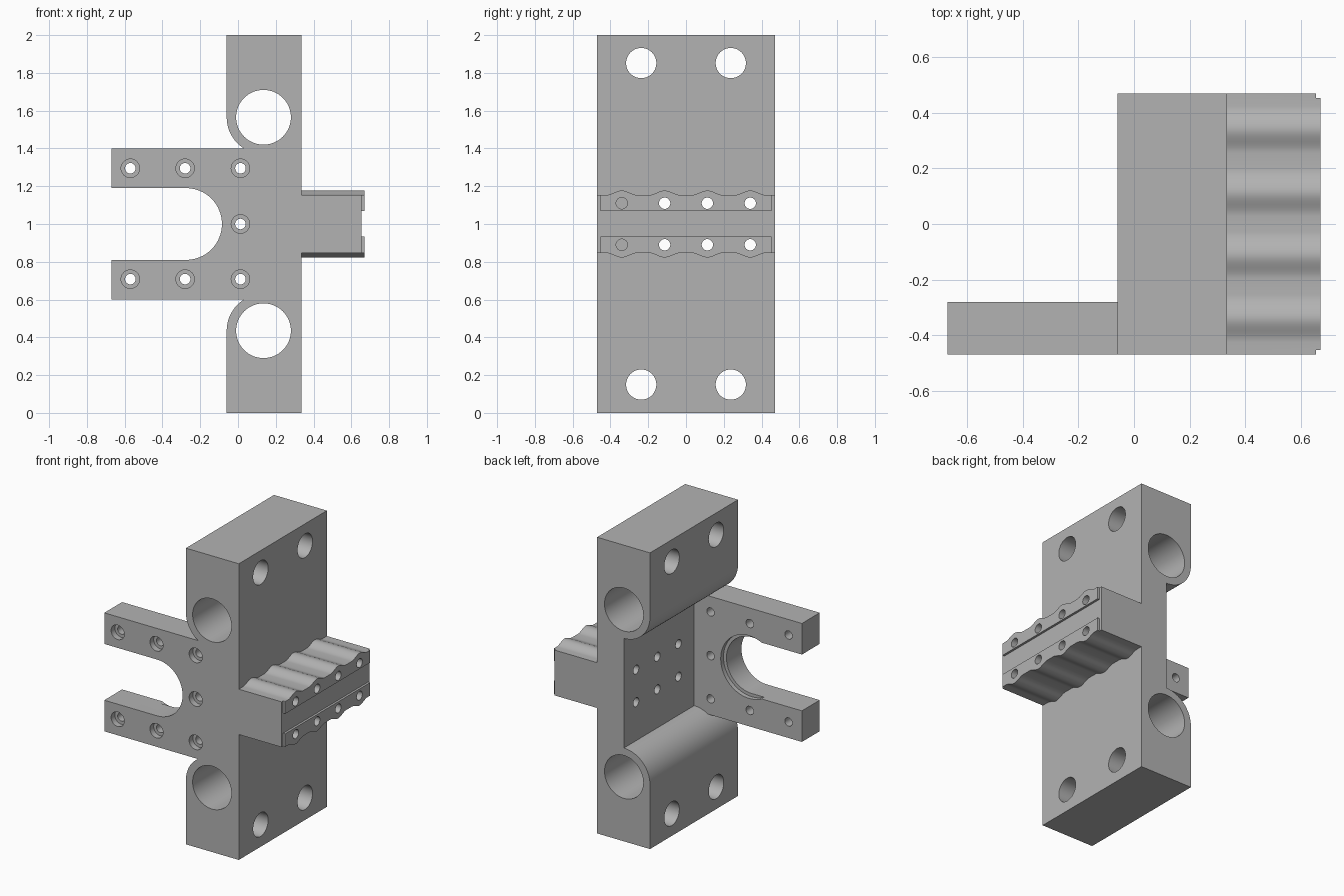
import bpy, bmesh, math
from mathutils import Vector

cube = bpy.data.objects.get("Cube")
if cube:
    bpy.data.objects.remove(cube, do_unlink=True)

GREY = (0.45, 0.45, 0.45, 1)
metal = bpy.data.materials.new("plain grey metal")
metal.use_nodes = True
metal.diffuse_color = GREY
metal.node_tree.nodes["Principled BSDF"].inputs["Base Color"].default_value = GREY


def prism(name, points, axis, start, end):
    """Extrude a 2D outline: (x, z) along y, or (y, z) along x."""
    bm = bmesh.new()
    def place(p, d):
        return (p[0], d, p[1]) if axis == "y" else (d, p[0], p[1])
    face = bm.faces.new([bm.verts.new(place(p, start)) for p in points])
    ext = bmesh.ops.extrude_face_region(bm, geom=[face])
    verts = [g for g in ext["geom"] if isinstance(g, bmesh.types.BMVert)]
    step = (0, end - start, 0) if axis == "y" else (end - start, 0, 0)
    bmesh.ops.translate(bm, verts=verts, vec=Vector(step))
    bmesh.ops.recalc_face_normals(bm, faces=bm.faces)
    mesh = bpy.data.meshes.new(name)
    bm.to_mesh(mesh)
    bm.free()
    mesh.materials.append(metal)
    obj = bpy.data.objects.new(name, mesh)
    bpy.context.collection.objects.link(obj)
    return obj


def arc(cx, cz, r, a0, a1, n):
    angles = [math.radians(a0 + (a1 - a0) * i / n) for i in range(n + 1)]
    return [(cx + r * math.cos(a), cz + r * math.sin(a)) for a in angles]


def circle(c, d, r, n=32):
    return arc(c, d, r, 0, 360, n)[:-1]


def rect(a0, a1, b0, b1):
    return [(a0, b0), (a1, b0), (a1, b1), (a0, b1)]


def flip(points):
    """Mirror an outline about mid height, keeping it continuous."""
    return [(a, 2 - b) for a, b in reversed(points)]


def combine(target, other, operation):
    mod = target.modifiers.new("combine", "BOOLEAN")
    mod.operation, mod.solver, mod.object = operation, "EXACT", other
    bpy.context.view_layer.update()
    deps = bpy.context.evaluated_depsgraph_get()
    mesh = bpy.data.meshes.new_from_object(target.evaluated_get(deps))
    target.modifiers.clear()
    target.data = mesh
    bpy.data.objects.remove(other, do_unlink=True)


def cut(target, points, axis, start, end):
    combine(target, prism("cutter", points, axis, start, end), "DIFFERENCE")


W = 0.47            # half width
BACK = 0.135        # recessed face and bore axis
FACE = 0.335        # flat mounting face
BORE_Z = 1.565

# Upright block with rounded shoulders above and below the recess
upper = [(FACE, 2), (-0.06, 2)] + arc(BACK, BORE_Z, 0.195, 180, 270, 16)
body = prism("mounting_block", upper + flip(upper), "y", -W, W)

# Forked arm plate with a round ended slot
arm_top = [(0.2, 1.4), (-0.67, 1.4), (-0.67, 1.19)]
slot_end = arc(-0.275, 1, 0.19, 90, -90, 32)
arm = prism("fork_plate", arm_top + slot_end + flip(arm_top), "y", -W, -0.28)
cut(arm, circle(-0.275, 1, 0.212, 64), "y", -0.31, -0.2)
combine(body, arm, "UNION")

# Ribbed clamp block with a bump above and below each screw
SCREWS = [-0.34, -0.113, 0.113, 0.34]
ridge = [(-W, 1.153)]
for y in SCREWS:
    for i in range(17):
        t = i / 8 - 1
        ridge.append((y + 0.085 * t, 1.153 + 0.012 * (1 + math.cos(math.pi * t))))
ridge.append((W, 1.153))
clamp = prism("ribbed_clamp", ridge + flip(ridge), "x", 0.3, 0.67)
cut(clamp, rect(-0.6, 0.6, 0.935, 1.07), "x", 0.655, 0.7)
for side in (-1, 1):
    cut(clamp, rect(side * 0.453, side * 0.6, 0.7, 1.3), "x", 0.655, 0.7)
combine(body, clamp, "UNION")

# Large cross bores and mounting holes
for z in (BORE_Z, 2 - BORE_Z):
    cut(body, circle(BACK, z, 0.145, 64), "y", -0.6, 0.6)
for z in (0.15, 1.852):
    for y in (-0.237, 0.237):
        cut(body, circle(y, z, 0.08, 48), "x", -0.2, 0.5)

# Clamp screw holes, the front column stopping at the plate
for y in SCREWS:
    for z in (0.89, 1.11):
        cut(body, circle(y, z, 0.03), "x", BACK if y == SCREWS[0] else 0.05, 0.8)

# Counterbored plate screw holes
spots = [(x, z) for x in (-0.57, -0.28, 0.013) for z in (0.708, 1.295)]
for x, z in spots + [(0.013, 1.0)]:
    cut(body, circle(x, z, 0.028), "y", -0.6, -0.2)
    cut(body, circle(x, z, 0.049), "y", -0.6, -0.43)

# Smooth curved walls, keep edges sharp
bpy.ops.object.select_all(action="DESELECT")
body.select_set(True)
bpy.context.view_layer.objects.active = body
bpy.ops.object.shade_smooth_by_angle(angle=math.radians(25))
